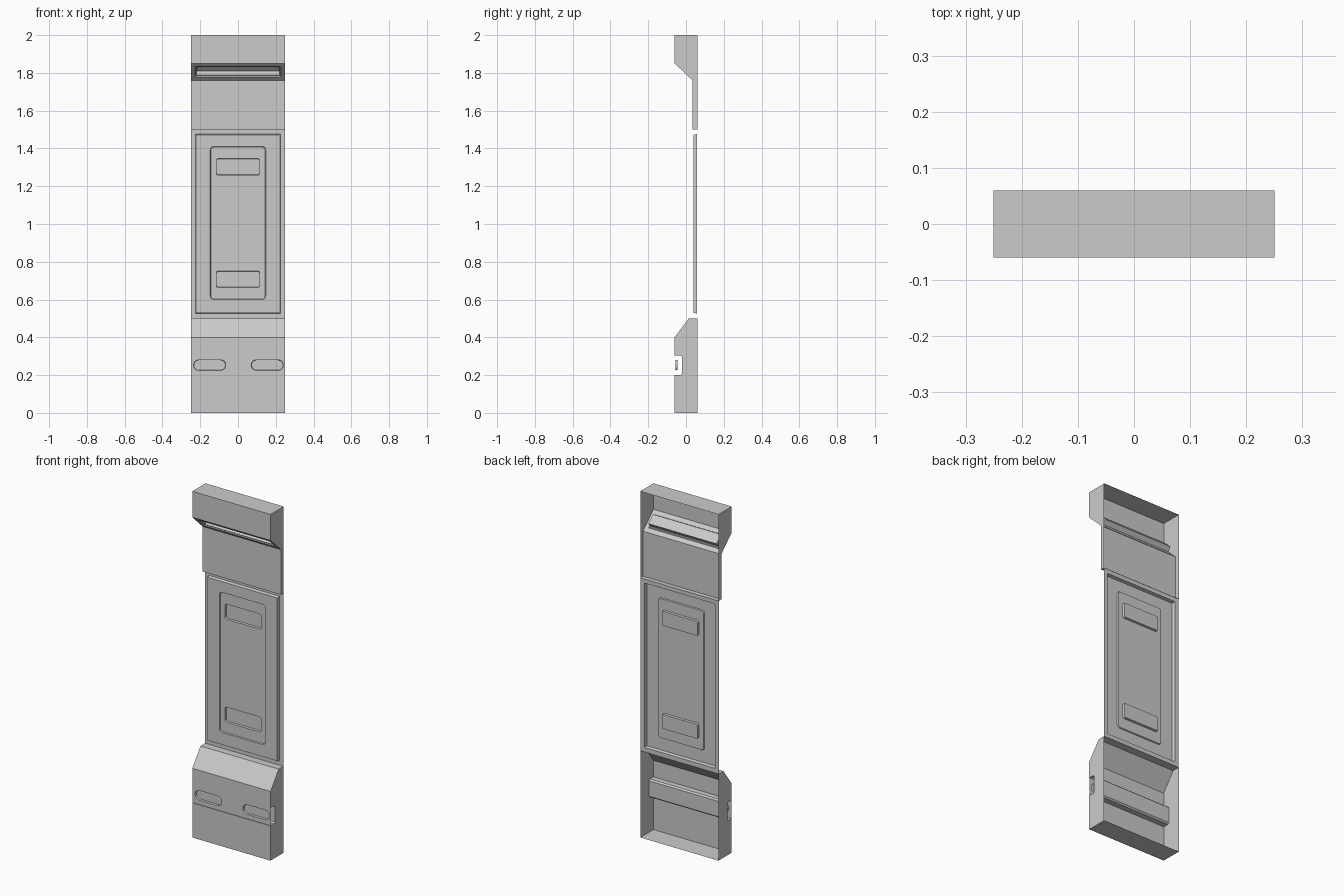
import bpy, bmesh, math
from mathutils import Matrix, Vector

cube = bpy.data.objects.get("Cube")
if cube:
    bpy.data.objects.remove(cube, do_unlink=True)

grey = bpy.data.materials.new("plain grey")
grey.use_nodes = True
grey.diffuse_color = (0.6, 0.6, 0.6, 1)
grey.node_tree.nodes["Principled BSDF"].inputs["Base Color"].default_value = (0.6, 0.6, 0.6, 1)

HALF = 0.25   # half the width
BACK = 0.06   # open rear plane


def finish(bm, name):
    """Weld, face the sheet towards the front and make an object."""
    bmesh.ops.remove_doubles(bm, verts=bm.verts, dist=0.0005)
    bmesh.ops.recalc_face_normals(bm, faces=bm.faces)
    if sum(f.normal.y * f.calc_area() for f in bm.faces) > 0:
        bmesh.ops.reverse_faces(bm, faces=bm.faces)
    mesh = bpy.data.meshes.new(name)
    bm.to_mesh(mesh)
    bm.free()
    mesh.materials.append(grey)
    obj = bpy.data.objects.new(name, mesh)
    bpy.context.collection.objects.link(obj)
    return obj


def plane_frame(origin, up, inward):
    """Frame whose axes are x, up the sheet, and into the sheet."""
    m = Matrix((Vector((1, 0, 0)), Vector(up), Vector(inward))).transposed().to_4x4()
    m.translation = origin
    return m


def ring(bm, frame, x0, x1, z0, z1, depth, radius=0.0, segs=4):
    """Rectangle loop, with rounded corners if a radius is given."""
    pts = []
    corners = [(x1, z1, -1, -1), (x0, z1, 1, -1), (x0, z0, 1, 1), (x1, z0, -1, 1)]
    for i, (x, z, sx, sz) in enumerate(corners):
        if radius == 0:
            pts.append((x, z))
            continue
        for k in range(segs + 1):
            a = math.pi / 2 * (i + k / segs)
            pts.append((x + sx * radius + radius * math.cos(a),
                        z + sz * radius + radius * math.sin(a)))
    return [bm.verts.new(frame @ Vector((a, b, depth))) for a, b in pts]


def walls(bm, a, b):
    for i in range(len(a)):
        j = (i + 1) % len(a)
        bm.faces.new((a[i], a[j], b[j], b[i]))


def fill(bm, *rings):
    """Flat face bounded by the first ring, with the others as holes."""
    if len(rings) == 1:
        bm.faces.new(rings[0])
        return
    edges = []
    for r in rings:
        for i in range(len(r)):
            pair = (r[i], r[(i + 1) % len(r)])
            edges.append(bm.edges.get(pair) or bm.edges.new(pair))
    bmesh.ops.triangle_fill(bm, use_beauty=True, use_dissolve=False, edges=edges)


def recess(bm, frame, x0, x1, z0, z1, top, floor, radius, slope=0.002):
    """Rim and floor loops of a pocket, joined by its walls."""
    rim = ring(bm, frame, x0, x1, z0, z1, top, radius)
    base = ring(bm, frame, x0 + slope, x1 - slope, z0 + slope, z1 - slope,
                floor, max(radius - slope, 0))
    walls(bm, rim, base)
    return rim, base


def housing(bm, profile, skip=()):
    """Open-backed shell from a (y, z) side profile, with both ends capped."""
    left = [bm.verts.new((-HALF, y, z)) for y, z in profile]
    right = [bm.verts.new((HALF, y, z)) for y, z in profile]
    for i in range(len(profile) - 1):
        if i not in skip:
            bm.faces.new((left[i], left[i + 1], right[i + 1], right[i]))
    bm.faces.new(left)
    bm.faces.new(right)


# Top housing, with a long slot sunk into its sloping underside
bm = bmesh.new()
housing(bm, [(BACK, 2), (-0.06, 2), (-0.06, 1.85), (0.035, 1.76), (0.035, 1.5), (BACK, 1.5)],
        skip=(2,))
high, low = Vector((0, -0.06, 1.85)), Vector((0, 0.035, 1.76))
up = (high - low).normalized()
half_len = (high - low).length / 2
slope_frame = plane_frame((high + low) / 2, up, Vector((1, 0, 0)).cross(up) * -1)
outer = ring(bm, slope_frame, -HALF, HALF, -half_len, half_len, 0)
rim, base = recess(bm, slope_frame, -0.228, 0.228, -0.04, 0.04, 0, 0.006, 0, 0.005)
fill(bm, outer, rim)
slot, slot_floor = recess(bm, slope_frame, -0.22, 0.22, -0.03, 0.03, 0.006, 0.035, 0)
fill(bm, base, slot)
fill(bm, slot_floor)
finish(bm, "top_housing")

# Centre panel: rear frame, raised field, large pocket and two small pockets
front = plane_frame((0, 0, 0), (0, 0, 1), (0, 1, 0))
bm = bmesh.new()
edge = ring(bm, front, -HALF, HALF, 0.5, 1.5, 0.058)
foot, field = recess(bm, front, -0.226, 0.226, 0.526, 1.476, 0.058, 0.04, 0, 0.004)
fill(bm, edge, foot)
rim, floor = recess(bm, front, -0.147, 0.147, 0.6, 1.41, 0.04, 0.046, 0.018, 0.003)
fill(bm, field, rim)
pockets = [recess(bm, front, -0.115, 0.115, z, z + 0.087, 0.046, 0.058, 0.01)
           for z in (0.664, 1.259)]
fill(bm, floor, *[p[0] for p in pockets])
for p in pockets:
    fill(bm, p[1])
finish(bm, "centre_panel")

# Lower housing, with a channel running right through from side to side
bm = bmesh.new()
housing(bm, [(BACK, 0.5), (0.015, 0.5), (-0.06, 0.4), (-0.06, 0.305), (-0.028, 0.305),
             (-0.02, 0.297), (-0.02, 0.208), (-0.028, 0.2), (-0.06, 0.2), (-0.06, 0), (BACK, 0)])
finish(bm, "lower_housing")

# Cover strip over the channel, with two rounded grip pockets
bm = bmesh.new()
edge = ring(bm, front, -HALF, HALF, 0.2, 0.305, -0.056)
grips = [recess(bm, front, x, x + 0.17, 0.225, 0.281, -0.056, -0.045, 0.026)
         for x in (-0.235, 0.07)]
fill(bm, edge, *[g[0] for g in grips])
for g in grips:
    fill(bm, g[1])
finish(bm, "channel_cover")
